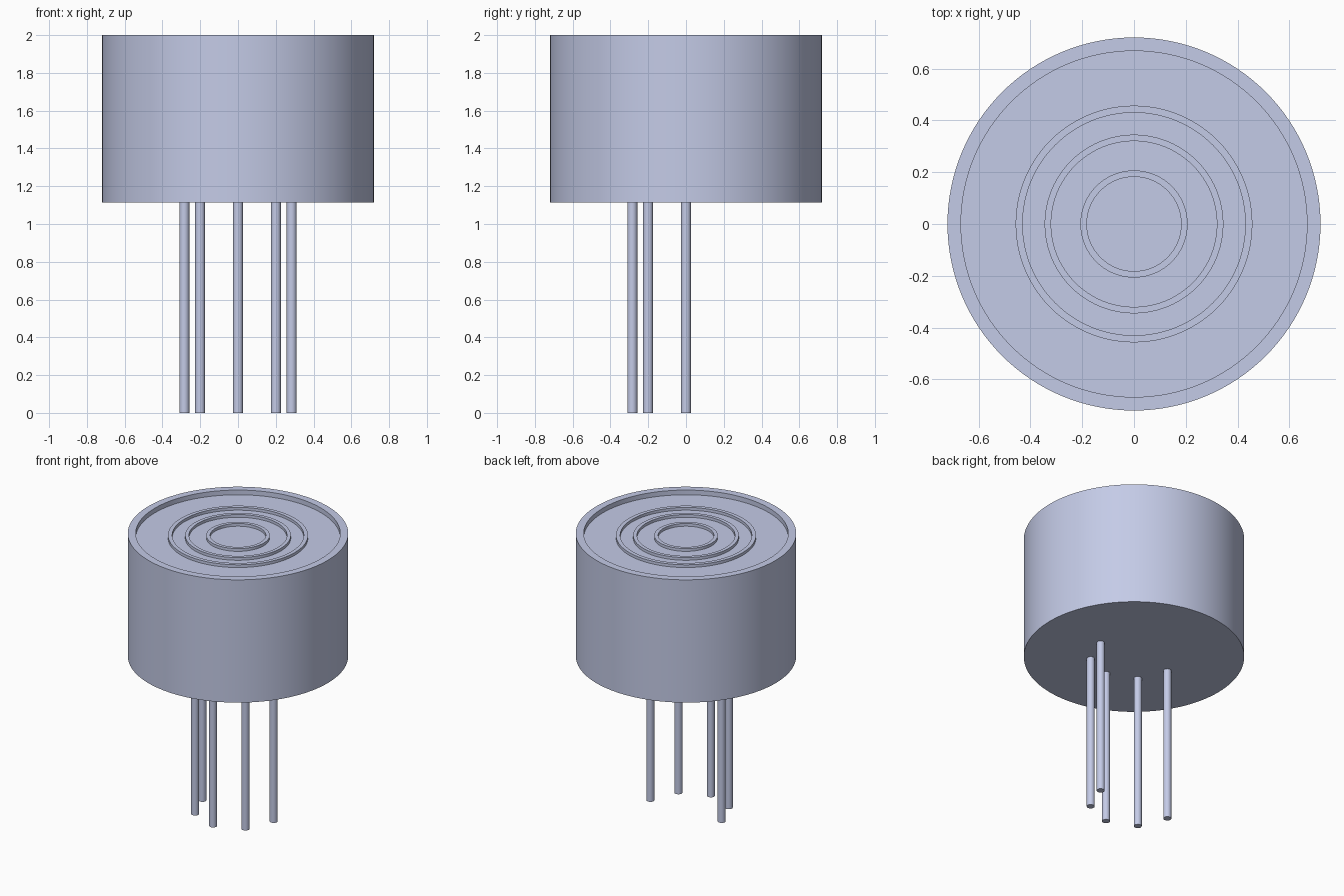
import bpy, bmesh, math
from mathutils import Vector

cube = bpy.data.objects.get("Cube")
if cube:
    bpy.data.objects.remove(cube, do_unlink=True)

# One blue-grey metal
COLOR = (0.591, 0.638, 0.855, 1.0)
metal = bpy.data.materials.new("blue_grey_metal")
metal.diffuse_color = COLOR
metal.use_nodes = True
metal.node_tree.nodes["Principled BSDF"].inputs["Base Color"].default_value = COLOR


def lathe(name, profile, steps, location=(0, 0, 0)):
    """Revolve a (radius, height) profile, listed from bottom to top, around z."""
    bm = bmesh.new()
    verts = [bm.verts.new((r, 0, z)) for r, z in profile]
    edges = [bm.edges.new(pair) for pair in zip(verts, verts[1:])]
    bmesh.ops.spin(bm, geom=verts + edges, cent=(0, 0, 0), axis=(0, 0, 1),
                   angle=math.tau, steps=steps, use_duplicate=False)
    bmesh.ops.remove_doubles(bm, verts=bm.verts, dist=1e-4)
    bm.normal_update()
    # The lowest wall or cap must face outward
    side = max(bm.faces, key=lambda f: f.calc_center_median().xy.length)
    if side.normal.dot(Vector((*side.calc_center_median().xy, 0))) < 0:
        bmesh.ops.reverse_faces(bm, faces=bm.faces)
    mesh = bpy.data.meshes.new(name)
    bm.to_mesh(mesh)
    bm.free()
    mesh.materials.append(metal)
    obj = bpy.data.objects.new(name, mesh)
    obj.location = location
    bpy.context.collection.objects.link(obj)
    bpy.ops.object.select_all(action='DESELECT')
    obj.select_set(True)
    bpy.context.view_layer.objects.active = obj
    bpy.ops.object.shade_smooth_by_angle(angle=math.radians(30))
    return obj


BASE, TOP = 1.115, 2.0
FLOOR = TOP - 0.034
RING_TOP = FLOOR + 0.02

# Cylindrical can with a shallow recess inside its rim
lathe("can_body", [(0, BASE), (0.72, BASE), (0.72, TOP), (0.668, TOP),
                   (0.668, FLOOR), (0, FLOOR)], 128)

# Concentric raised rings on the recessed top
for label, outer, inner in (("outer", 0.457, 0.43), ("middle", 0.345, 0.32),
                            ("inner", 0.207, 0.182)):
    lathe(label + "_ring", [(outer, FLOOR), (outer, RING_TOP),
                            (inner, RING_TOP), (inner, FLOOR)], 96)

# Five pins on the front half of a circle
PIN_CIRCLE, PIN_RADIUS = 0.284, 0.026
for i in range(5):
    a = math.pi + i * math.pi / 4
    lathe(f"pin_{i + 1}", [(0, 0), (PIN_RADIUS, 0), (PIN_RADIUS, BASE + 0.005)], 32,
          (PIN_CIRCLE * math.cos(a), PIN_CIRCLE * math.sin(a), 0))
